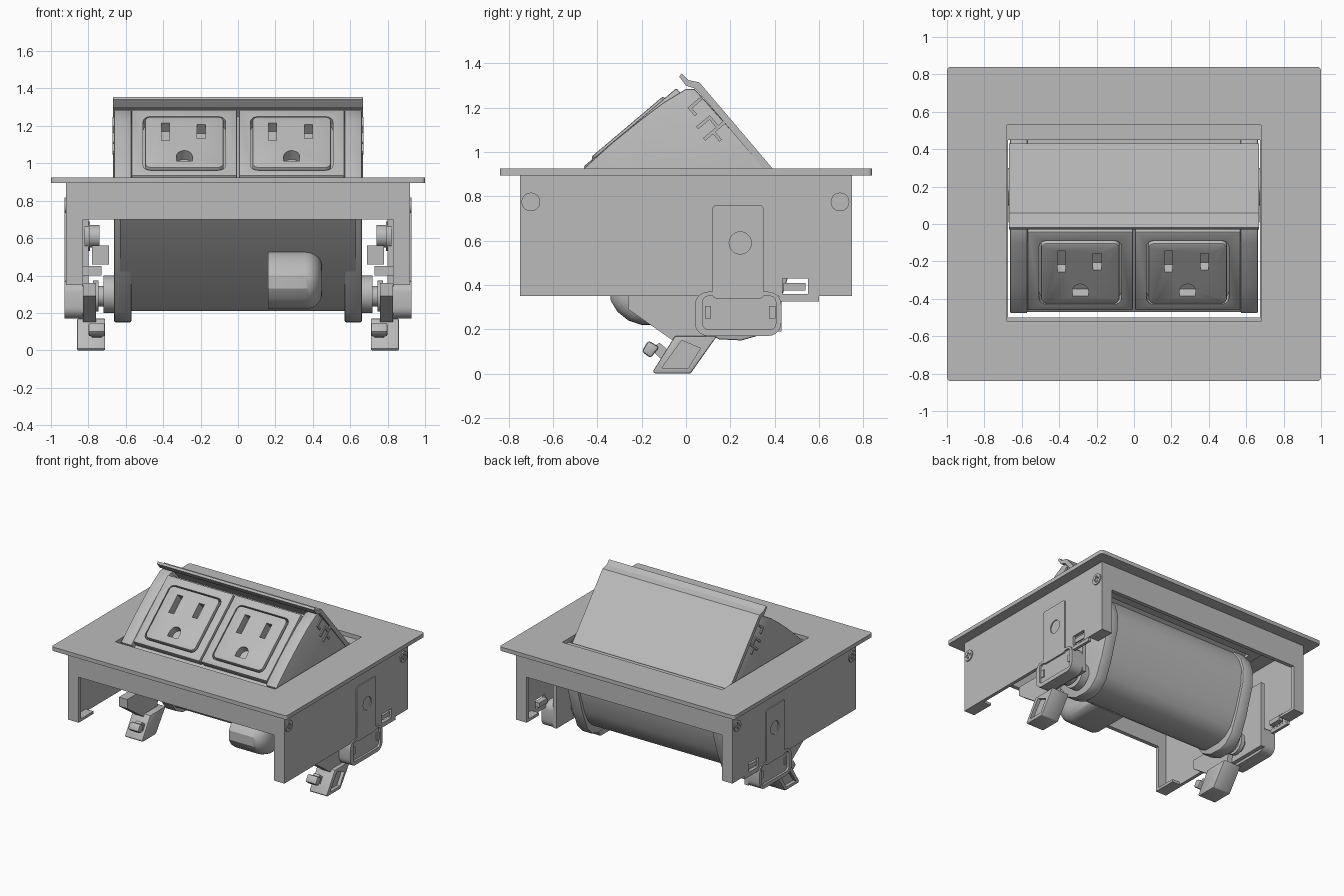
import bpy
import bmesh
from math import sin, cos, pi, radians
from mathutils import Vector

cube = bpy.data.objects.get("Cube")
if cube:
    bpy.data.objects.remove(cube, do_unlink=True)

grey = bpy.data.materials.new("light_grey")
grey.use_nodes = True
grey.diffuse_color = (0.5, 0.5, 0.5, 1)
grey.node_tree.nodes["Principled BSDF"].inputs["Base Color"].default_value = (0.5, 0.5, 0.5, 1)

# Frame of the sloping socket face: up the slope and out of it
FACE_BASE = Vector((0, -0.46, 0.93))
FACE_UP = Vector((0, 0.764, 0.645))
FACE_OUT = Vector((0, -0.645, 0.764))


def along_x(a, b, h):
    return Vector((h, a, b))


def along_z(a, b, h):
    return Vector((a, b, h))


def on_face(a, b, h):
    return Vector((a, 0, 0)) + FACE_BASE + FACE_UP * b + FACE_OUT * h


def loft(name, rings):
    """Close a skin over matching rings of points."""
    bm = bmesh.new()
    loops = [[bm.verts.new(p) for p in ring] for ring in rings]
    count = len(loops[0])
    for low, high in zip(loops, loops[1:]):
        for i in range(count):
            j = (i + 1) % count
            bm.faces.new((low[i], low[j], high[j], high[i]))
    bm.faces.new(loops[0])
    bm.faces.new(loops[-1])
    bmesh.ops.recalc_face_normals(bm, faces=bm.faces)
    mesh = bpy.data.meshes.new(name)
    bm.to_mesh(mesh)
    bm.free()
    mesh.materials.append(grey)
    obj = bpy.data.objects.new(name, mesh)
    bpy.context.collection.objects.link(obj)
    return obj


def prism(name, profile, lo, hi, place=along_x):
    return loft(name, [[place(a, b, h) for a, b in profile] for h in (lo, hi)])


def rect(a0, a1, b0, b1, r=0):
    if not r:
        return [(a0, b0), (a1, b0), (a1, b1), (a0, b1)]
    corners = [(a1 - r, b1 - r), (a0 + r, b1 - r), (a0 + r, b0 + r), (a1 - r, b0 + r)]
    return [(a + r * cos(pi / 2 * (q + k / 5)), b + r * sin(pi / 2 * (q + k / 5)))
            for q, (a, b) in enumerate(corners) for k in range(6)]


def circle(a, b, r, n=32):
    return [(a + r * cos(2 * pi * i / n), b + r * sin(2 * pi * i / n)) for i in range(n)]


def box(name, x0, x1, y0, y1, z0, z1):
    return prism(name, rect(x0, x1, y0, y1), z0, z1, along_z)


def apply(obj, mod):
    bpy.context.view_layer.objects.active = obj
    bpy.ops.object.modifier_apply(modifier=mod.name)


def cut(obj, *cutters):
    for cutter in cutters:
        mod = obj.modifiers.new("cut", 'BOOLEAN')
        mod.object = cutter
        mod.solver = 'EXACT'
        apply(obj, mod)
        bpy.data.objects.remove(cutter, do_unlink=True)
    return obj


def bevel(obj, width, segments=2):
    mod = obj.modifiers.new("bevel", 'BEVEL')
    mod.width = width
    mod.segments = segments
    mod.limit_method = 'ANGLE'
    mod.angle_limit = radians(40)
    apply(obj, mod)
    return obj


def both(*objs):
    for obj in objs:
        obj.modifiers.new("mirror", 'MIRROR')


# Top plate and the ledge around its opening
cut(prism("top_plate", rect(-1, 1, -0.84, 0.84, 0.02), 0.895, 0.925, along_z),
    box("cutter", -0.68, 0.68, -0.52, 0.53, 0.8, 1))
cut(box("opening_ledge", -0.74, 0.74, -0.58, 0.59, 0.86, 0.895),
    box("cutter", -0.675, 0.675, -0.5, 0.45, 0.8, 1))

# Housing: front and back skirts, channel-shaped side walls
for label, y in (("front", -0.75), ("back", 0.72)):
    box(label + "_skirt", -0.92, 0.92, y, y + 0.03, 0.7, 0.896)
    both(box(label + "_flange", 0.83, 0.919, y, y + 0.03, 0.35, 0.72))
wall = box("side_wall", 0.895, 0.92, -0.75, 0.75, 0.35, 0.896)
both(cut(wall, box("cutter", 0.8, 1, 0.435, 0.55, 0.36, 0.43)))
both(box("front_foot", 0.83, 0.919, -0.749, -0.57, 0.35, 0.37),
     box("back_foot", 0.83, 0.919, 0.6, 0.749, 0.35, 0.37),
     box("wall_rail", 0.896, 0.918, 0.42, 0.6, 0.325, 0.352),
     box("wall_latch", 0.87, 0.91, 0.44, 0.54, 0.375, 0.41))

# Crosshead screws on the side walls
for y in (-0.7, 0.695):
    screw = prism("wall_screw", circle(y, 0.775, 0.042), 0.915, 0.928)
    both(cut(screw, prism("cutter", rect(y - 0.026, y + 0.026, 0.768, 0.782), 0.922, 0.95),
             prism("cutter", rect(y - 0.007, y + 0.007, 0.749, 0.801), 0.922, 0.95)))

# Side strap with a round hole, and the pivot bracket below it
strap = prism("side_strap", rect(0.12, 0.35, 0.34, 0.76, 0.015), 0.915, 0.928)
both(cut(strap, prism("cutter", circle(0.245, 0.59, 0.05), 0.9, 0.95)))
bracket = prism("pivot_bracket", rect(0.04, 0.43, 0.17, 0.37, 0.06), 0.83, 0.928)
both(cut(bracket, prism("cutter", rect(0.075, 0.405, 0.2, 0.35, 0.025), 0.912, 0.95)))
for y in (0.085, 0.375):
    both(prism("bracket_slot", rect(y, y + 0.028, 0.25, 0.305), 0.905, 0.92))
both(prism("bracket_inner_plate", rect(0.04, 0.43, 0.19, 0.7), 0.8, 0.832))

# Pivot hardware between the barrel and the walls
both(prism("pivot_spool", circle(0.2, 0.3, 0.1), 0.66, 0.72),
     prism("pivot_shaft", circle(0.2, 0.29, 0.055), 0.7, 0.84),
     prism("pivot_gear", circle(0.2, 0.29, 0.085, 14), 0.745, 0.775),
     prism("upper_boss", circle(0.1, 0.61, 0.06), 0.74, 0.9),
     prism("boss_collar", circle(0.1, 0.61, 0.08), 0.79, 0.82),
     box("upper_stop", 0.69, 0.78, 0.05, 0.2, 0.46, 0.56),
     box("lower_stop", 0.73, 0.83, 0.02, 0.2, 0.4, 0.45))

# Clamp arm with a recessed paddle and a thumbscrew
both(prism("clamp_arm", [(-0.26, 0.29), (-0.06, 0.15), (0.1, 0.14), (0.14, 0.36), (-0.26, 0.36)],
           0.76, 0.83))
paddle = prism("clamp_paddle", [(-0.15, 0.01), (-0.14, 0), (0.02, 0), (0.14, 0.17), (-0.05, 0.17)],
               0.71, 0.86)
bevel(paddle, 0.008)
both(cut(paddle, prism("cutter", [(-0.11, 0.025), (0.01, 0.025), (0.065, 0.115), (-0.02, 0.15)],
                       0.835, 0.9)))
both(prism("thumbscrew_stem", [(-0.16, 0.11), (-0.1, 0.055), (-0.06, 0.09), (-0.12, 0.14)], 0.73, 0.78),
     bevel(prism("thumbscrew_head", [(-0.2, 0.1), (-0.16, 0.07), (-0.12, 0.12), (-0.17, 0.15)],
                 0.71, 0.8), 0.012))

# Rotating barrel and its end caps
prism("barrel", [(-0.47, 0.86), (0, 1.24), (0.03, 1.25), (0.38, 0.89), (0.46, 0.79), (0.49, 0.7),
                 (0.485, 0.58), (0.42, 0.38), (0.37, 0.28), (0.31, 0.23), (0.24, 0.21), (0.1, 0.21),
                 (0.06, 0.23)], -0.63, 0.63)
both(bevel(prism("end_cap", [(-0.48, 0.91), (-0.33, 1.045), (-0.2, 1.15), (-0.1, 1.225), (0, 1.285),
                             (0.04, 1.285), (0.4, 0.88), (0.48, 0.79), (0.51, 0.7), (0.505, 0.58),
                             (0.44, 0.37), (0.38, 0.23), (0.32, 0.17), (0.25, 0.15), (0.15, 0.155),
                             (0.06, 0.2), (-0.18, 0.53)], 0.57, 0.662), 0.008))

# Lid with a finger lip
prism("lid", [(-0.03, 1.34), (-0.02, 1.355), (0.01, 1.325), (0.06, 1.315), (0.43, 0.88),
              (0.4, 0.865), (0.045, 1.285), (0, 1.3)], -0.668, 0.668)


# Raised catch ribs on the sloping ends, running along and across the lid
def catch_rib(along, depth, length, width):
    start = Vector((0.045, 1.285))
    down, inward = Vector((0.65, -0.76)), Vector((-0.76, -0.65))
    corners = rect(along, along + length, depth, depth + width)
    return prism("catch_rib", [start + down * a + inward * d for a, d in corners], 0.65, 0.67)


for rib in ((0.04, 0.01, 0.015, 0.06), (0.04, 0.07, 0.05, 0.014), (0.13, 0.03, 0.015, 0.08),
            (0.13, 0.03, 0.07, 0.014), (0.19, 0.0, 0.015, 0.12), (0.19, 0.06, 0.06, 0.014)):
    both(catch_rib(*rib))

# Two socket modules, each with slots cut into a raised receptacle
for side, cx in (("right", -0.287), ("left", 0.287)):
    module = prism(side + "_socket_module", rect(cx - 0.282, cx + 0.282, 0, 0.55), -0.07, 0.005, on_face)
    bevel(module, 0.008)
    cut(module, prism("cutter", rect(cx - 0.22, cx + 0.22, 0.045, 0.49, 0.04), -0.2, 0.2, on_face))
    socket = prism(side + "_receptacle", rect(cx - 0.21, cx + 0.21, 0.055, 0.48, 0.035), -0.06, 0.016, on_face)
    bevel(socket, 0.008)
    dome = [(cx + 0.043 * cos(pi * i / 12), 0.145 + 0.05 * sin(pi * i / 12)) for i in range(13)]
    ground = [(cx - 0.043, 0.11), (cx + 0.043, 0.11)] + dome
    cut(socket,
        prism("cutter", rect(cx - 0.123, cx - 0.08, 0.28, 0.425), -0.045, 0.1, on_face),
        prism("cutter", rect(cx + 0.068, cx + 0.112, 0.295, 0.41), -0.045, 0.1, on_face),
        prism("cutter", ground, -0.045, 0.1, on_face))

# Rounded cable housing on the underside of the barrel
outline = [(-0.17, 0.53), (-0.24, 0.51), (-0.3, 0.46), (-0.34, 0.4), (-0.34, 0.33), (-0.31, 0.28),
           (-0.26, 0.24), (-0.2, 0.22), (0.07, 0.22), (0.1, 0.53)]
steps = [(0.16, 1)] + [(0.36 + 0.09 * sin(t), 0.45 + 0.55 * cos(t)) for t in [pi / 12 * k for k in range(7)]]
loft("cable_housing", [[Vector((x, -0.1 + (y + 0.1) * s, 0.375 + (z - 0.375) * s)) for y, z in outline]
                       for x, s in steps])

# Smooth the round parts while keeping edges sharp
bpy.ops.object.select_all(action='DESELECT')
for obj in bpy.context.collection.objects:
    if obj.type == 'MESH' and grey.name in obj.data.materials:
        obj.select_set(True)
        bpy.context.view_layer.objects.active = obj
bpy.ops.object.shade_smooth_by_angle(angle=radians(30))
